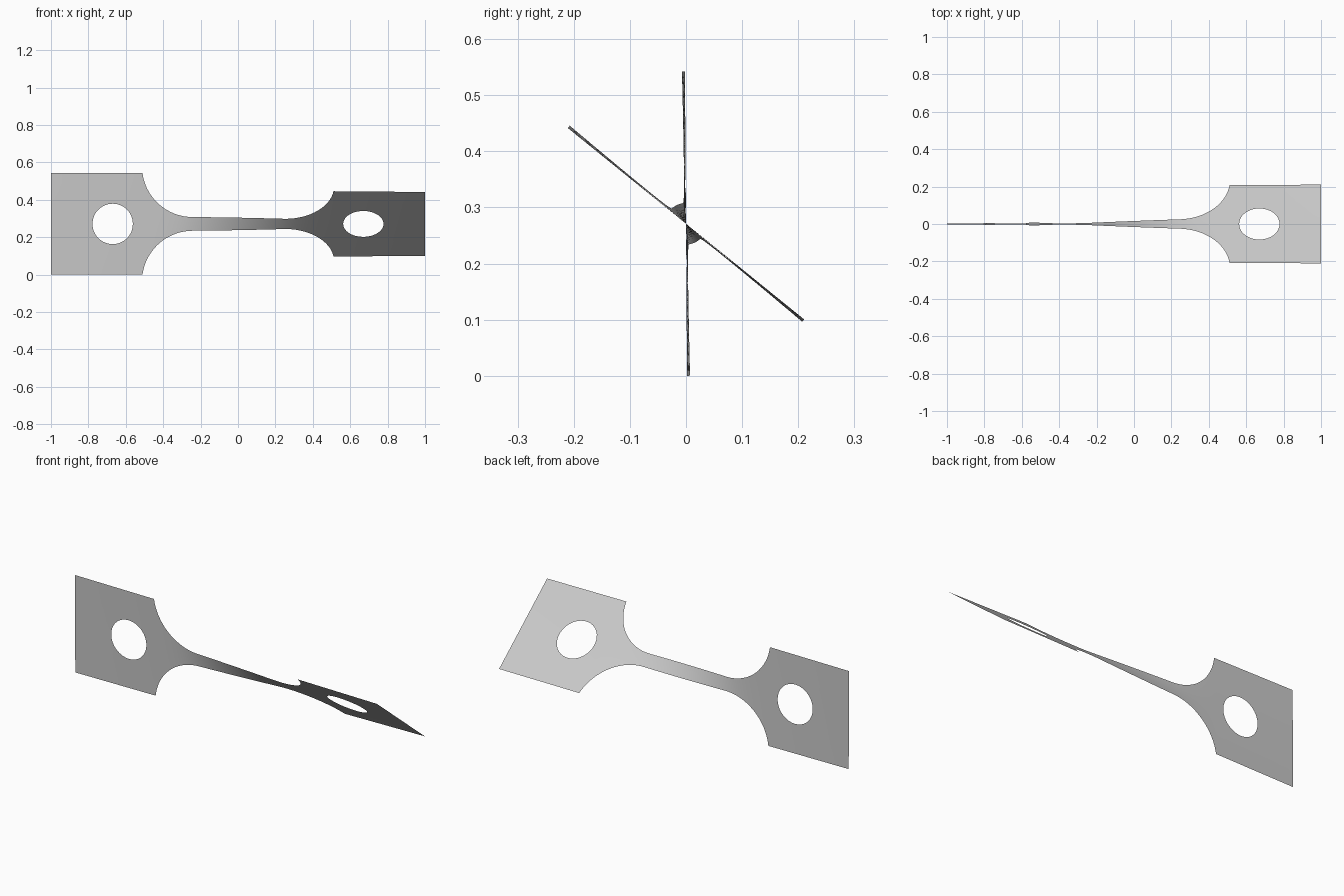
import bpy, bmesh, math
from mathutils import Vector

cube = bpy.data.objects.get("Cube")
if cube:
    bpy.data.objects.remove(cube)

# Main sizes
HALF = 0.271            # half width of the grip plates
NECK = 0.037            # half width of the narrow neck
FILLET = 0.27           # radius of the shoulder arcs
ARC_X = 0.243           # where the arcs meet the neck
HOLE_X, HOLE_R = 0.67, 0.108
TWIST_START, TWIST_END = math.radians(0.4), math.radians(51)
SIDE = 16               # segments along each plate side
ARC_C = NECK + FILLET
T0 = math.asin((ARC_C - HALF) / FILLET)
SHOULDER = ARC_X + FILLET * math.cos(T0)


def half_width(x):
    s = abs(x) - ARC_X
    if s <= 0:
        return NECK
    if abs(x) >= SHOULDER:
        return HALF
    return ARC_C - math.sqrt(FILLET ** 2 - s ** 2)


# Twist builds up fastest where the strip is narrowest
STEPS = 800
total = [0.0]
for i in range(STEPS):
    total.append(total[-1] + half_width(-1 + 2 * (i + 0.5) / STEPS) ** -1.7)


def twist(x):
    f = min(max((x + 1) / 2, 0), 1) * STEPS
    i = min(int(f), STEPS - 1)
    t = (total[i] + (total[i + 1] - total[i]) * (f - i)) / total[-1]
    return TWIST_START + (TWIST_END - TWIST_START) * t


def add_grid(bm, rows, closed=False):
    """Skin a list of equally long point rows with quads."""
    grid = [[bm.verts.new((x, 0, z)) for x, z in row] for row in rows]
    n = len(rows[0])
    for a, b in zip(grid, grid[1:]):
        for j in range(n if closed else n - 1):
            k = (j + 1) % n
            bm.faces.new((a[j], a[k], b[k], b[j]))


bm = bmesh.new()

# Neck and shoulders
arc = [T0 + (math.pi / 2 - T0) * i / 24 for i in range(25)]
left = [-(ARC_X + FILLET * math.cos(t)) for t in arc]
middle = [ARC_X * (2 * i / 24 - 1) for i in range(1, 24)]
columns = left + middle + [-x for x in reversed(left)]
add_grid(bm, [[(x, half_width(x) * (2 * j / SIDE - 1)) for j in range(SIDE + 1)]
              for x in columns])

# Grip plates, each a ring between the round hole and the rectangular edge
corners = [(SHOULDER, -HALF), (1, -HALF), (1, HALF), (SHOULDER, HALF)]
for sign in (-1, 1):
    edge = []
    for i in range(4):
        a, b = Vector(corners[i]), Vector(corners[(i + 1) % 4])
        edge += [a.lerp(b, j / SIDE) for j in range(SIDE)]
    centre = Vector((HOLE_X, 0))
    hole = [centre + (p - centre).normalized() * HOLE_R for p in edge]
    rings = [[h.lerp(p, k / 6) for h, p in zip(hole, edge)] for k in range(7)]
    add_grid(bm, [[(sign * p.x, p.y) for p in ring] for ring in rings], closed=True)

bmesh.ops.remove_doubles(bm, verts=bm.verts, dist=0.0005)
bmesh.ops.recalc_face_normals(bm, faces=bm.faces)
bm.faces.ensure_lookup_table()
if bm.faces[0].normal.y > 0:
    bmesh.ops.reverse_faces(bm, faces=bm.faces)

# Twist the flat strip about its long axis
for v in bm.verts:
    a, r = twist(v.co.x), v.co.z
    v.co.y = -r * math.sin(a)
    v.co.z = HALF + r * math.cos(a)

mesh = bpy.data.meshes.new("twisted_strip")
bm.to_mesh(mesh)
bm.free()
strip = bpy.data.objects.new("twisted_strip", mesh)
bpy.context.collection.objects.link(strip)

# Plain grey surface
grey = bpy.data.materials.new("light grey")
grey.use_nodes = True
colour = (0.58, 0.58, 0.58, 1)
grey.diffuse_color = colour
grey.node_tree.nodes["Principled BSDF"].inputs["Base Color"].default_value = colour
mesh.materials.append(grey)

bpy.context.view_layer.objects.active = strip
strip.select_set(True)
bpy.ops.object.shade_smooth_by_angle()
